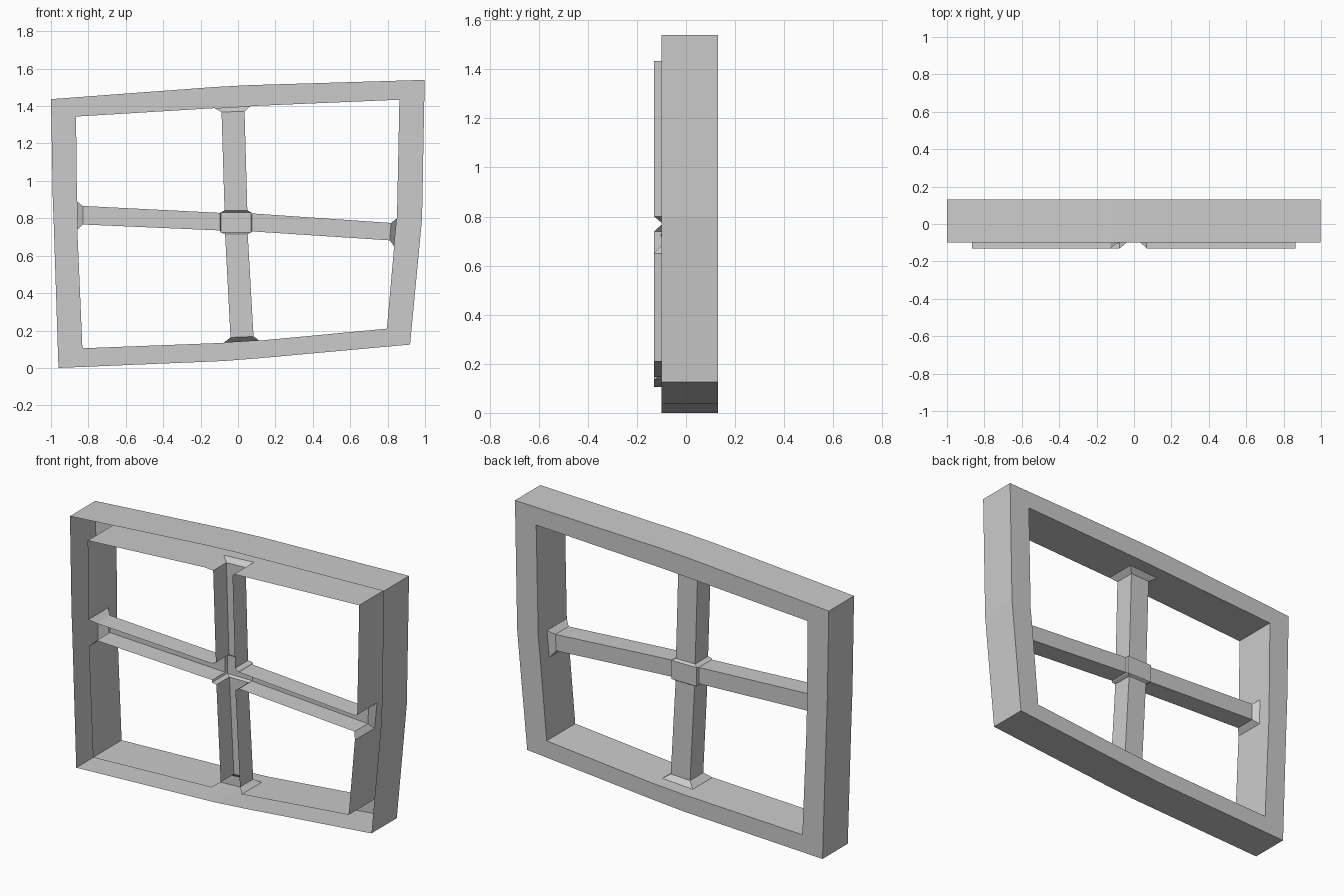
import bpy, bmesh

if "Cube" in bpy.data.objects:
    bpy.data.objects.remove(bpy.data.objects["Cube"])

FRONT, LIP, BACK = -0.10, -0.13, 0.13      # depths of outer wall, inner wall lip, back face
FLARE_BACK, BAR_BACK = 0.05, 0.02

# Outlines in (x, z), three points per side: corner, then both edges of the bar joint
# order: top (left to right), right (down), bottom (right to left), left (up)
outer = [(-1, 1.437), (-.125, 1.502), (.067, 1.512),
         (.998, 1.54), (.984, .80), (.97, .65),
         (.92, .125), (.115, .052), (-.077, .037),
         (-.96, 0), (-.984, .738), (-.99, .89)]
inner = [(-.866, 1.344), (-.125, 1.389), (.067, 1.400),
         (.863, 1.434), (.85, .80), (.835, .65),
         (.796, .21), (.115, .146), (-.077, .134),
         (-.832, .105), (-.859, .738), (-.861, .89)]


def quad(bm, pts):
    bm.faces.new([bm.verts.new(p) for p in pts])


def at(p, y):
    return (p[0], y, p[1])


def finish(bm, name):
    bmesh.ops.remove_doubles(bm, verts=bm.verts, dist=1e-4)
    bmesh.ops.recalc_face_normals(bm, faces=bm.faces)
    me = bpy.data.meshes.new(name)
    bm.to_mesh(me)
    bm.free()
    ob = bpy.data.objects.new(name, me)
    bpy.context.collection.objects.link(ob)


# Window frame: outer wall, back face and notched inner wall, open at the front
bm = bmesh.new()
for i in range(12):
    j = (i + 1) % 12
    a, b, c, d = outer[i], outer[j], inner[i], inner[j]
    quad(bm, [at(a, FRONT), at(b, FRONT), at(b, BACK), at(a, BACK)])
    quad(bm, [at(a, BACK), at(b, BACK), at(d, BACK), at(c, BACK)])
    quad(bm, [at(c, FLARE_BACK), at(d, FLARE_BACK), at(d, BACK), at(c, BACK)])
    if i % 3 != 1:                          # leave the joint open for the bar
        quad(bm, [at(c, LIP), at(d, LIP), at(d, FLARE_BACK), at(c, FLARE_BACK)])
finish(bm, "window_frame")

# Crossing bars: U-channels, flared at the frame and at the centre block
corners = [(-.092, .832), (.07, .832), (.07, .724), (-.092, .724)]
bar_ends = [[(-.088, 1.368), (.035, 1.372)], [(.818, .775), (.812, .682)],
            [(.083, .168), (-.04, .163)], [(-.83, .767), (-.83, .866)]]
bar_roots = [[(-.072, .842), (.05, .842)], [(.074, .826), (.074, .73)],
             [(.052, .715), (-.069, .715)], [(-.096, .735), (-.096, .829)]]
bm = bmesh.new()
for s in range(4):
    rings = [(inner[3 * s + 1:3 * s + 3], LIP, FLARE_BACK),
             (bar_ends[s], FRONT, BAR_BACK),
             (bar_roots[s], FRONT + .002, BAR_BACK),
             ([corners[s], corners[(s + 1) % 4]], FRONT - .005, BAR_BACK + .014)]
    us = [[at(a, f), at(a, k), at(b, k), at(b, f)] for (a, b), f, k in rings]
    for u, v in zip(us, us[1:]):
        for n in range(3):
            quad(bm, [u[n], u[n + 1], v[n + 1], v[n]])
quad(bm, [at(c, BAR_BACK + .014) for c in corners])
finish(bm, "crossing_bars")
